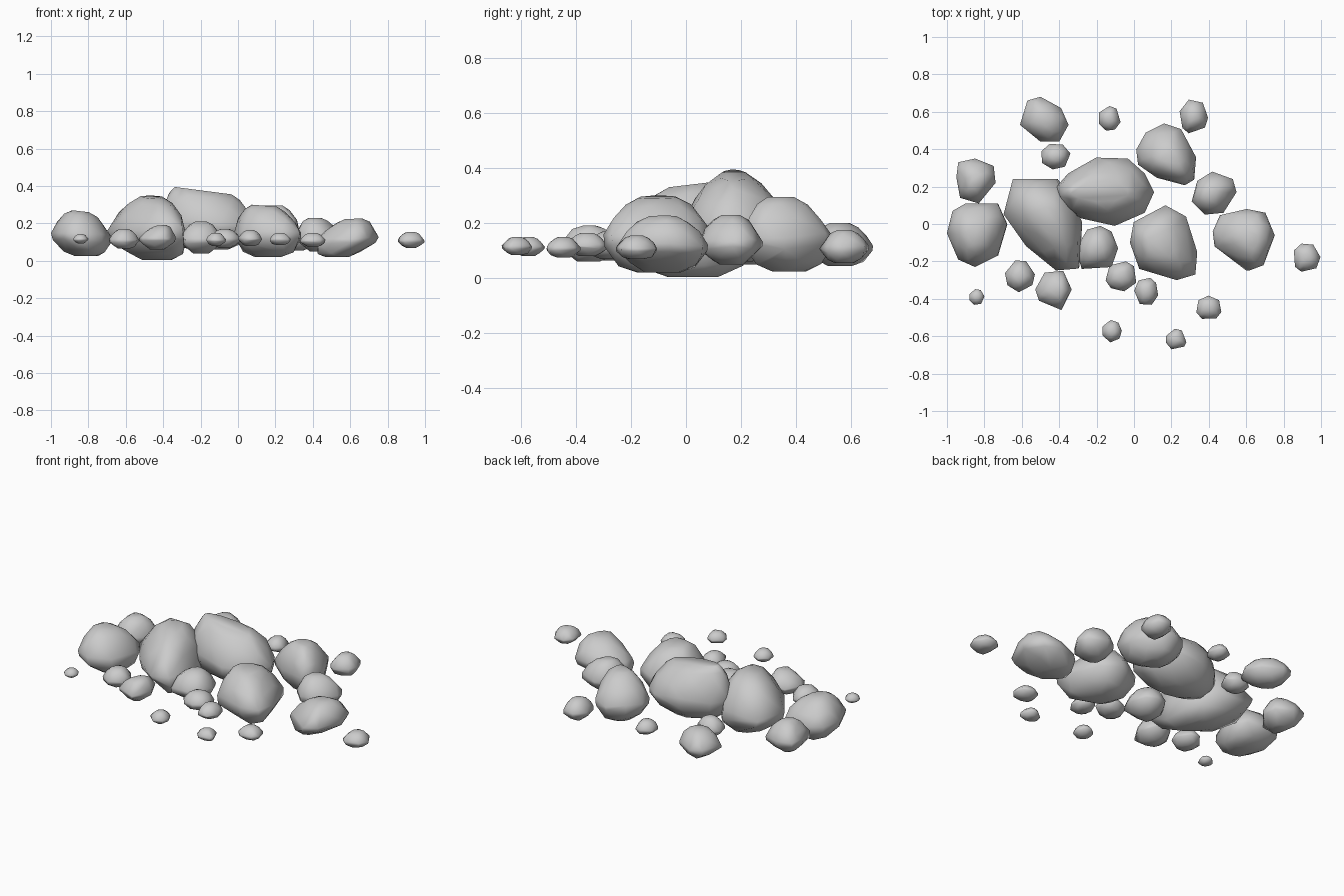
import bpy, bmesh, math, random
from mathutils import Vector

if "Cube" in bpy.data.objects:
    bpy.data.objects.remove(bpy.data.objects["Cube"])

random.seed(4)

# Cross-section of every stone: (height fraction, outline scale)
PROFILE = [(0, .38), (.13, .74), (.34, .98), (.48, 1), (.72, .82), (.9, .56), (1, .3)]


def stone(name, outline, z0, z1, lean=(0, 0), tilt=(0, 0), base=(0, 0), ridge=(0, 0)):
    """Faceted, smooth-shaded stone: the convex hull of scaled outlines.
    lean / base shift crown and underside, tilt slopes the crown, ridge widens it."""
    ring = [Vector(p) for p in outline]
    lo = Vector((min(p.x for p in ring), min(p.y for p in ring)))
    hi = Vector((max(p.x for p in ring), max(p.y for p in ring)))
    mid = (lo + hi) / 2
    bm = bmesh.new()
    n = len(ring)
    for t, s in PROFILE:
        up, down = max(0, (t - .43) / .57), max(0, (.43 - t) / .43)
        for i in range(n):
            # Alternate rings sit half a step round, to break the stone into facets
            p = ring[i]
            if t in (.13, .72, 1):
                p = (p + ring[(i + 1) % n]) * .5
                p = mid + (p - mid) * 1.06
            d = p - mid
            d = Vector((d.x * (s + ridge[0] * up * (1 - s)), d.y * (s + ridge[1] * up * (1 - s))))
            wobble = random.uniform(-.05, .05) * (z1 - z0) if 0 < t < 1 else 0
            q = mid + d + Vector(lean) * up + Vector(base) * down
            bm.verts.new((q.x, q.y, z0 + (z1 - z0) * t + wobble * (1 - up) + up * Vector(tilt).dot(d)))
    hull = bmesh.ops.convex_hull(bm, input=bm.verts)
    bmesh.ops.delete(bm, geom=[g for g in hull["geom_interior"] if isinstance(g, bmesh.types.BMVert)],
                     context='VERTS')
    bmesh.ops.recalc_face_normals(bm, faces=bm.faces)
    for f in bm.faces:
        f.smooth = True
    mesh = bpy.data.meshes.new(name)
    bm.to_mesh(mesh)
    bm.free()
    bpy.context.collection.objects.link(bpy.data.objects.new(name, mesh))


# Large boulders
stone("left_boulder", [(-1, -.05), (-.97, .07), (-.9, .11), (-.73, .11), (-.68, 0), (-.73, -.17),
      (-.85, -.23), (-.94, -.19)], .025, .265, lean=(0, 0), tilt=(-.12, 0), base=(.03, 0))
stone("centre_left_boulder", [(-.7, .05), (-.65, .24), (-.42, .24), (-.33, .12), (-.285, 0), (-.3, -.24),
      (-.42, -.25), (-.58, -.12)], .005, .34, lean=(.03, .02), tilt=(0, .12), base=(.06, .03))
stone("summit_boulder", [(-.42, .19), (-.35, .27), (-.2, .355), (-.03, .35), (.06, .27), (.11, .17),
      (.06, .06), (-.1, -.01), (-.28, .03), (-.38, .1)], .06, .375,
      lean=(-.03, 0), tilt=(-.13, 0), ridge=(.42, 0))
stone("front_right_boulder", [(-.02, -.1), (0, .01), (.17, .1), (.28, .04), (.34, -.15), (.33, -.27),
      (.23, -.3), (.03, -.24)], .02, .295, lean=(-.02, 0), tilt=(-.08, 0), ridge=(.1, .1))
stone("right_boulder", [(.43, -.04), (.47, .05), (.6, .08), (.7, .06), (.75, -.06), (.69, -.22),
      (.61, -.25), (.44, -.12)], .02, .225, lean=(.03, 0), tilt=(.05, 0), base=(-.06, 0))
stone("back_right_boulder", [(.01, .4), (.06, .49), (.16, .54), (.25, .51), (.33, .36), (.32, .24),
      (.27, .21), (.12, .25), (.02, .32)], .025, .295, lean=(.02, -.03))

# Medium stones
stone("right_stone", [(.31, .12), (.34, .23), (.42, .28), (.53, .24), (.55, .17), (.48, .06), (.38, .05)],
      .05, .23, lean=(-.02, 0))
stone("back_left_stone", [(-.61, .53), (-.57, .66), (-.5, .68), (-.39, .62), (-.35, .53), (-.4, .44),
      (-.5, .44)], .045, .2)
stone("left_stone", [(-.95, .25), (-.94, .33), (-.85, .35), (-.75, .31), (-.74, .22), (-.83, .11),
      (-.93, .14)], .05, .225)
stone("front_centre_stone", [(-.31, -.13), (-.25, -.03), (-.18, -.01), (-.12, -.04), (-.085, -.13),
      (-.12, -.23), (-.28, -.24)], .04, .21)
stone("front_left_stone", [(-.53, -.35), (-.48, -.26), (-.38, -.25), (-.335, -.35), (-.39, -.46),
      (-.51, -.41)], .06, .19, lean=(.02, 0), tilt=(.1, 0))

# Pebbles: x centre, y centre, half width, half depth, bottom, top
PEBBLES = [
    (-.418, .36, .078, .068, .07, .18), (-.13, .565, .058, .066, .08, .16),
    (.32, .575, .076, .09, .055, .175), (-.61, -.28, .08, .085, .065, .17),
    (-.07, -.28, .082, .08, .07, .17), (.065, -.36, .064, .072, .08, .165),
    (.40, -.445, .067, .062, .075, .15), (.225, -.615, .055, .055, .085, .15),
    (-.117, -.573, .052, .06, .08, .15), (-.84, -.39, .04, .042, .093, .143),
    (.926, -.18, .071, .075, .07, .155)]
for k, (x, y, w, d, z0, z1) in enumerate(PEBBLES):
    n, turn = 7, random.uniform(0, 1)
    ang = [turn + math.tau * (i + random.uniform(-.25, .25)) / n for i in range(n)]
    cx, cy = [math.cos(a) for a in ang], [math.sin(a) for a in ang]
    fit = lambda v, c, h, s: c + h * ((v - min(s)) / (max(s) - min(s)) * 2 - 1)
    stone(f"pebble_{k + 1}", [(fit(u, x, w, cx), fit(v, y, d, cy)) for u, v in zip(cx, cy)], z0, z1)
